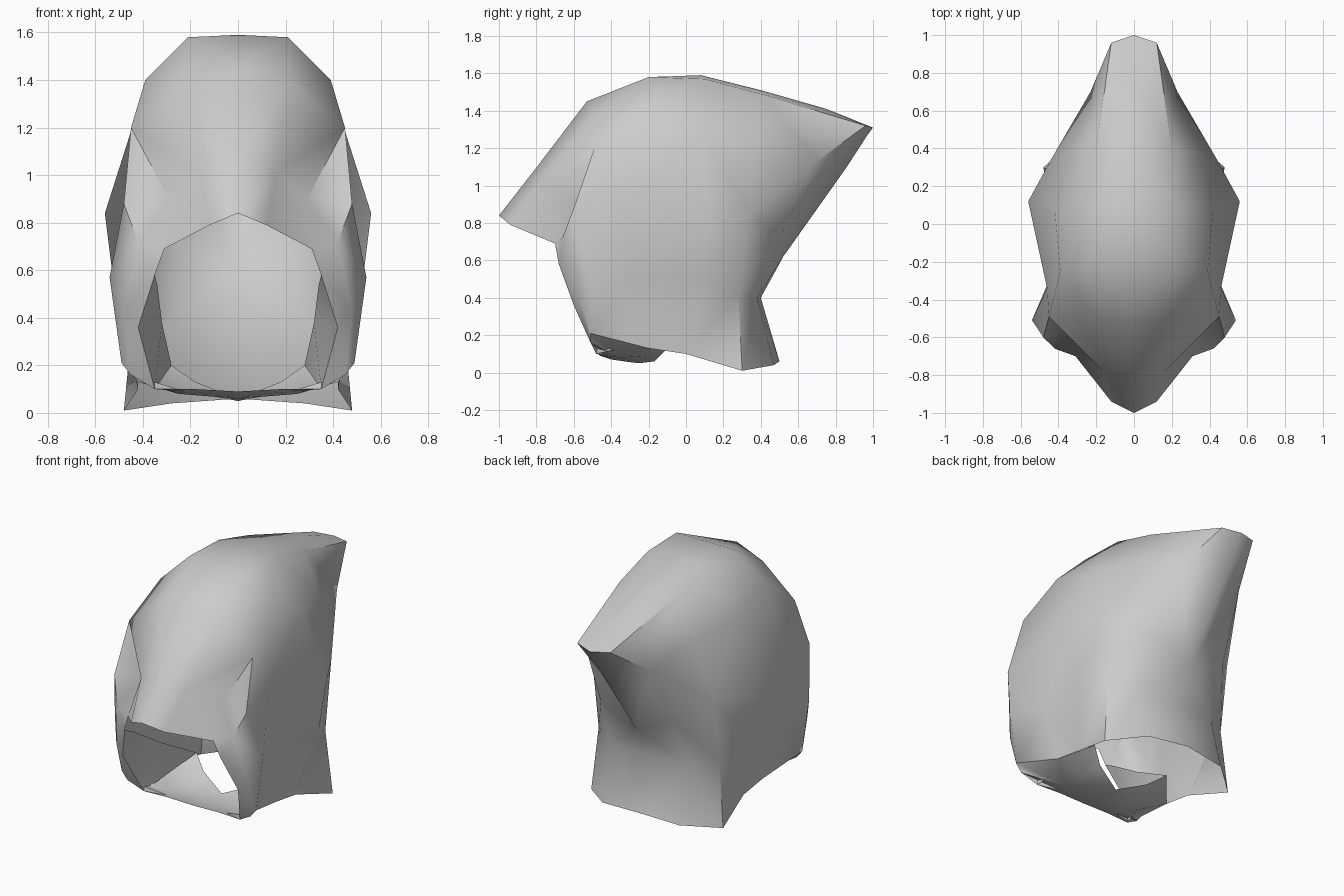
import bpy
import bmesh
from math import radians

cube = bpy.data.objects.get("Cube")
if cube:
    bpy.data.objects.remove(cube, do_unlink=True)

# One flat grey for the whole helmet
grey = bpy.data.materials.new("plain_grey")
grey.use_nodes = True
colour = (0.6, 0.6, 0.6, 1.0)
grey.diffuse_color = colour
grey.node_tree.nodes["Principled BSDF"].inputs["Base Color"].default_value = colour


def loft_half(name, sections, smooth_angle):
    """Skin a row of cross-sections on the +x side, then mirror it across x."""
    bm = bmesh.new()
    rows = [[bm.verts.new(point) for point in section] for section in sections]
    for row, following in zip(rows, rows[1:]):
        for i in range(len(row) - 1):
            bm.faces.new((row[i], row[i + 1], following[i + 1], following[i]))
    bmesh.ops.triangulate(bm, faces=bm.faces, quad_method='SHORT_EDGE')
    bmesh.ops.recalc_face_normals(bm, faces=bm.faces)

    # Turn the sheet so that its faces look away from the head
    outward = sum(face.normal.x * face.calc_area() for face in bm.faces)
    if outward < 0:
        bmesh.ops.reverse_faces(bm, faces=bm.faces)

    mesh = bpy.data.meshes.new(name)
    bm.to_mesh(mesh)
    bm.free()
    mesh.materials.append(grey)
    obj = bpy.data.objects.new(name, mesh)
    bpy.context.collection.objects.link(obj)

    mirror = obj.modifiers.new("mirror_sides", 'MIRROR')
    mirror.use_axis[0] = True
    mirror.use_clip = True
    mirror.merge_threshold = 0.002

    bpy.ops.object.select_all(action='DESELECT')
    obj.select_set(True)
    bpy.context.view_layer.objects.active = obj
    bpy.ops.object.modifier_apply(modifier=mirror.name)
    bpy.ops.object.shade_smooth_by_angle(angle=radians(smooth_angle))
    return obj


# Arched sections of the shell, each running from the centre ridge to the lower rim
brim_edge = [(0, -1, .84), (.12, -.94, .79), (.31, -.7, .69),
             (.35, -.68, .58), (.42, -.6, .36), (.35, -.48, .1)]
brow = [(0, -.82, 1.07), (.16, -.78, 1.01), (.29, -.56, .9),
        (.42, -.66, .72), (.48, -.58, .42), (.45, -.51, .16)]
cheek_ridge = [(0, -.53, 1.45), (.21, -.5, 1.39), (.45, -.49, 1.2),
               (.48, -.6, .88), (.54, -.51, .57), (.49, -.51, .21)]
temple = [(0, -.2, 1.58), (.21, -.2, 1.58), (.39, -.25, 1.4),
          (.46, -.34, .95), (.45, -.3, .5), (.42, -.2, .13)]
middle = [(0, .08, 1.59), (.21, .1, 1.57), (.42, .08, 1.28),
          (.56, .12, .84), (.52, .1, .52), (.42, 0, .1)]
nape_side = [(0, .4, 1.51), (.2, .4, 1.49), (.34, .37, 1.25),
             (.44, .34, .85), (.44, .28, .42), (.48, .3, .01)]
nape = [(0, .75, 1.41), (.12, .96, 1.32), (.23, .7, 1.13),
        (.27, .5, .72), (.28, .38, .4), (.28, .47, .04)]
tail = [(0, 1, 1.31), (0, .97, 1.27), (0, .86, 1.1),
        (0, .52, .62), (0, .4, .4), (0, .5, .06)]
loft_half("helmet_shell",
          [brim_edge, brow, cheek_ridge, temple, middle, nape_side, nape, tail], 60)

# Wide strap that joins the cheeks under the chin, with a notched back edge
cheek_end = [(.35, -.48, .1), (.45, -.51, .16), (.49, -.51, .21),
             (.42, -.2, .13), (.28, -.03, .2)]
strap_bend = [(.18, -.47, .1), (.22, -.43, .09), (.25, -.36, .08),
              (.22, -.2, .09), (.18, -.1, .13)]
strap_centre = [(0, -.46, .09), (0, -.4, .07), (0, -.33, .06),
                (0, -.25, .05), (0, -.17, .06)]
loft_half("chin_strap", [cheek_end, strap_bend, strap_centre], 60)

# Inner cheek flaps that fold back from the sides of the face opening
lining_inner = [(.34, -.6, .54), (.32, -.35, .38), (.28, -.03, .2)]
loft_half("cheek_lining", [brim_edge[3:], lining_inner], 60)
